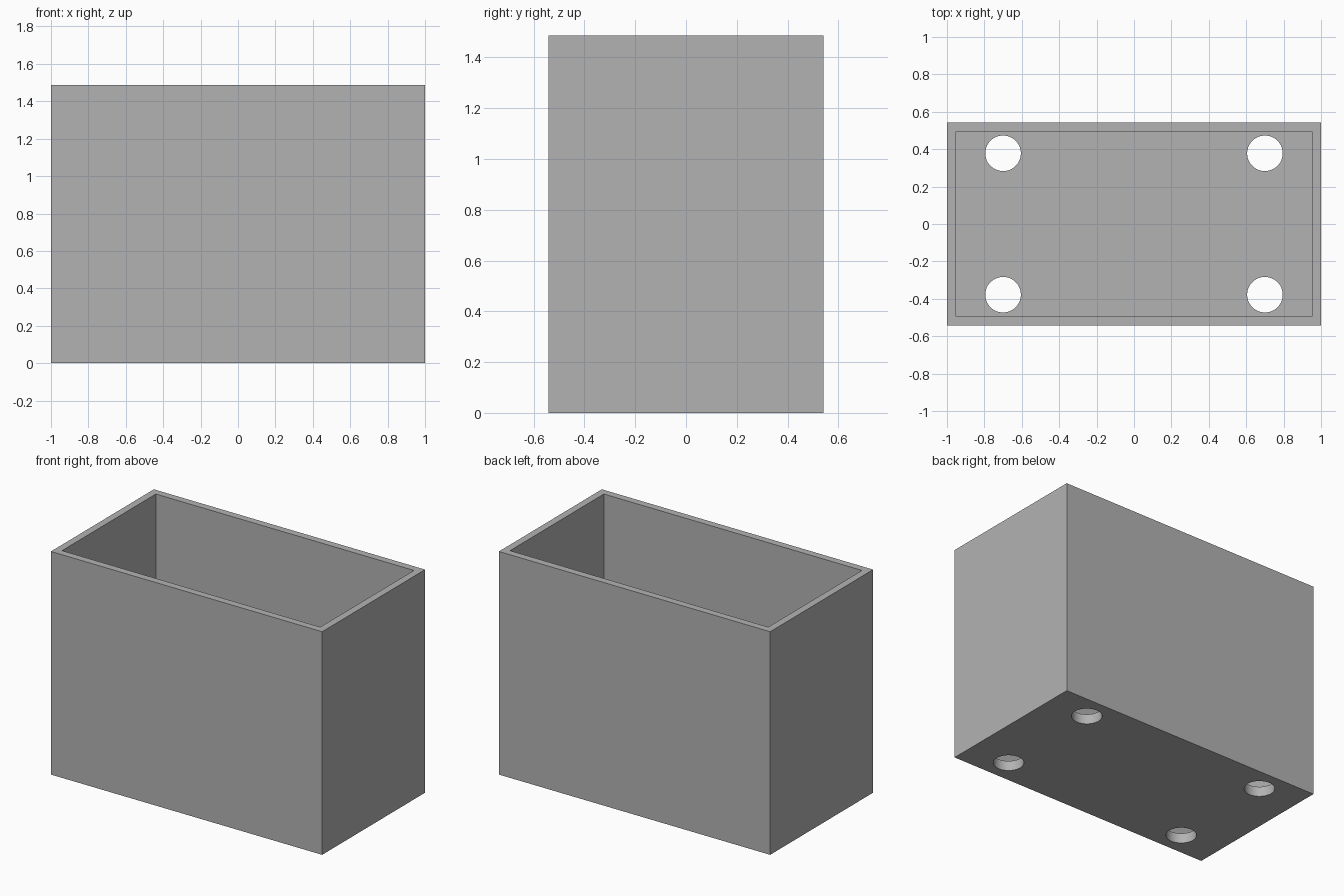
import bpy
import bmesh
from mathutils import Matrix, Vector

LENGTH, DEPTH, HEIGHT = 2.0, 1.084, 1.487
WALL = 0.068
HOLE_RADIUS, HOLE_X, HOLE_Y = 0.095, 0.7, 0.378

default = bpy.data.objects.get("Cube")
if default:
    bpy.data.objects.remove(default, do_unlink=True)

grey = bpy.data.materials.new("plain grey")
grey.use_nodes = True
grey.diffuse_color = (0.45, 0.45, 0.45, 1)
grey.node_tree.nodes["Principled BSDF"].inputs["Base Color"].default_value = grey.diffuse_color


def make_object(name, bm):
    mesh = bpy.data.meshes.new(name)
    bmesh.ops.recalc_face_normals(bm, faces=bm.faces)
    bm.to_mesh(mesh)
    bm.free()
    mesh.materials.append(grey)
    obj = bpy.data.objects.new(name, mesh)
    bpy.context.scene.collection.objects.link(obj)
    return obj


# Open box: inset the top for the rim, then push the inner face down to the floor
bm = bmesh.new()
bmesh.ops.create_cube(bm, size=1, matrix=Matrix.Translation((0, 0, HEIGHT / 2))
                      @ Matrix.Diagonal((LENGTH, DEPTH, HEIGHT, 1)))
top = max(bm.faces, key=lambda f: f.calc_center_median().z)
bmesh.ops.inset_region(bm, faces=[top], thickness=WALL)
floor = bmesh.ops.extrude_discrete_faces(bm, faces=[top])["faces"][0]
bmesh.ops.translate(bm, verts=floor.verts, vec=Vector((0, 0, WALL - HEIGHT)))
box = make_object("planter_box", bm)

# Four drain holes through the floor
bm = bmesh.new()
for x in (-HOLE_X, HOLE_X):
    for y in (-HOLE_Y, HOLE_Y):
        bmesh.ops.create_cone(bm, cap_ends=True, segments=64, radius1=HOLE_RADIUS,
                              radius2=HOLE_RADIUS, depth=WALL * 4,
                              matrix=Matrix.Translation((x, y, 0)))
cutter = make_object("drain_hole_cutter", bm)
cutter.hide_render = True

cut = box.modifiers.new("drain_holes", "BOOLEAN")
cut.operation = "DIFFERENCE"
cut.solver = "EXACT"
cut.object = cutter

bpy.ops.object.select_all(action="DESELECT")
box.select_set(True)
bpy.context.view_layer.objects.active = box
bpy.ops.object.modifier_apply(modifier=cut.name)
bpy.data.objects.remove(cutter, do_unlink=True)

# Round hole walls, crisp box edges
bpy.ops.object.shade_smooth_by_angle(angle=0.5)
